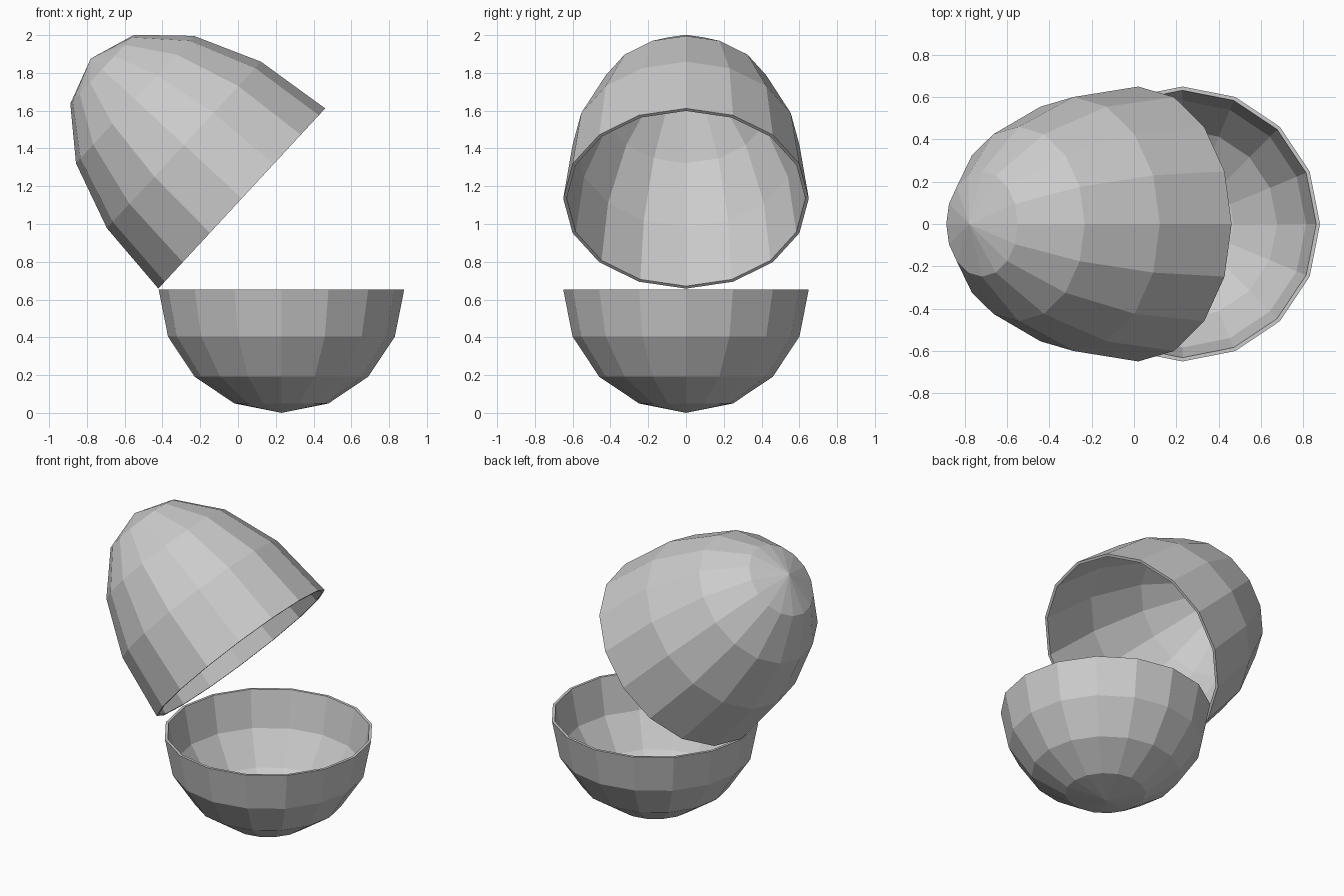
import bpy, bmesh
from math import sin, cos, pi, radians

if "Cube" in bpy.data.objects:
    bpy.data.objects.remove(bpy.data.objects["Cube"])

SIDES = 16
STEPS = 4
RADIUS = 0.65
WALL = 0.018


def half_shell(name, height, location, tilt=0.0):
    """Thick-walled half ellipsoid: rim on local z = 0, pole at z = height."""
    sign = 1 if height > 0 else -1
    bm = bmesh.new()

    def skin(r, h):
        rings = []
        for i in range(STEPS):
            a = i * pi / 2 / STEPS
            rings.append([bm.verts.new((r * cos(a) * cos(2 * pi * k / SIDES),
                                        r * cos(a) * sin(2 * pi * k / SIDES),
                                        h * sin(a))) for k in range(SIDES)])
        pole = bm.verts.new((0, 0, h))
        for k in range(SIDES):
            n = (k + 1) % SIDES
            for lo, hi in zip(rings, rings[1:]):
                bm.faces.new((lo[k], lo[n], hi[n], hi[k]))
            bm.faces.new((rings[-1][k], rings[-1][n], pole))
        return rings[0]

    outer = skin(RADIUS, height)
    inner = skin(RADIUS - WALL, height - sign * WALL)
    # flat rim joining both skins
    for k in range(SIDES):
        n = (k + 1) % SIDES
        bm.faces.new((outer[k], outer[n], inner[n], inner[k]))
    bmesh.ops.recalc_face_normals(bm, faces=bm.faces)

    mesh = bpy.data.meshes.new(name)
    bm.to_mesh(mesh)
    bm.free()
    obj = bpy.data.objects.new(name, mesh)
    bpy.context.collection.objects.link(obj)
    obj.location = location
    obj.rotation_euler = (0, tilt, 0)
    return obj


# lower half of the egg
half_shell("egg_bottom", -0.654, (0.23, 0, 0.654))
# upper half, taller and hinged open at the left of the rim
half_shell("egg_lid", 1.09, (0.02, 0, 1.135), radians(-47.2))
